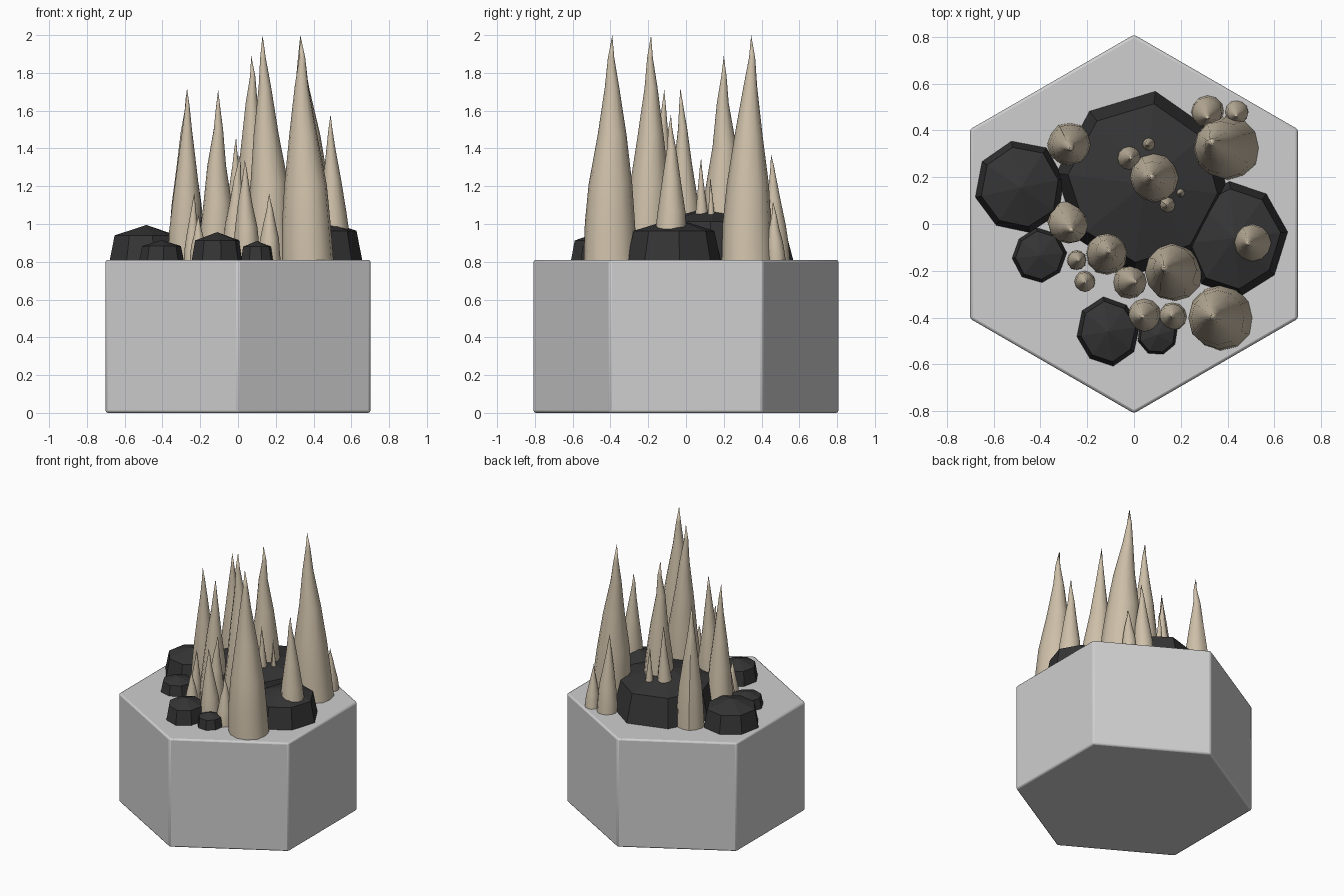
import bpy, bmesh, math, random

if "Cube" in bpy.data.objects:
    bpy.data.objects.remove(bpy.data.objects["Cube"])
random.seed(4)
TOP = 0.81


def material(name, rgb):
    m = bpy.data.materials.new(name)
    m.diffuse_color = (*rgb, 1)
    m.use_nodes = True
    m.node_tree.nodes["Principled BSDF"].inputs["Base Color"].default_value = m.diffuse_color
    return m


GREY = material("pale_grey_stone", (0.62, 0.62, 0.62))
DARK = material("dark_rock", (0.035, 0.035, 0.036))
BEIGE = material("beige_spike", (0.62, 0.53, 0.40))


def lathe(name, rings, sides, mat, apex=None, phase=0.0, jitter=0.0):
    """Stack rings (x, y, z, rx, ry) into a closed skin with an optional apex."""
    bm = bmesh.new()
    wob = [1 + random.uniform(-jitter, jitter) for _ in range(sides)]
    loops = []
    for x, y, z, rx, ry in rings:
        loop = []
        for i in range(sides):
            a = phase + 2 * math.pi * i / sides
            loop.append(bm.verts.new((x + rx * wob[i] * math.cos(a),
                                      y + ry * wob[i] * math.sin(a), z)))
        loops.append(loop)
    bm.faces.new(loops[0][::-1])
    for lo, hi in zip(loops, loops[1:]):
        for i in range(sides):
            j = (i + 1) % sides
            bm.faces.new((lo[i], lo[j], hi[j], hi[i]))
    if apex:
        tip = bm.verts.new(apex)
        for i in range(sides):
            bm.faces.new((loops[-1][i], loops[-1][(i + 1) % sides], tip))
    else:
        bm.faces.new(loops[-1])
    me = bpy.data.meshes.new(name)
    bm.to_mesh(me)
    bm.free()
    me.materials.append(mat)
    ob = bpy.data.objects.new(name, me)
    bpy.context.collection.objects.link(ob)
    return ob


def smooth(ob, angle):
    bpy.ops.object.select_all(action='DESELECT')
    ob.select_set(True)
    bpy.context.view_layer.objects.active = ob
    bpy.ops.object.shade_smooth_by_angle(angle=math.radians(angle))


# Hexagonal base with softened edges
base = lathe("hexagon_base", [(0, 0, 0, 0.81, 0.81), (0, 0, TOP, 0.81, 0.81)],
             6, GREY, phase=math.pi / 2)
bev = base.modifiers.new("soft_edges", 'BEVEL')
bev.width = 0.012
bev.segments = 2
smooth(base, 35)

# Faceted rocks: x, y, radius x, radius y, height, phase
ROCKS = [(0.045, 0.17, 0.375, 0.39, 0.29, 1.45),
         (-0.485, 0.155, 0.195, 0.20, 0.185, 0.2),
         (-0.405, -0.135, 0.118, 0.118, 0.105, 0.1),
         (-0.11, -0.46, 0.137, 0.147, 0.147, 0.15),
         (0.10, -0.475, 0.088, 0.09, 0.10, 0.3),
         (0.43, -0.06, 0.225, 0.255, 0.22, 0.1)]
for n, (x, y, rx, ry, h, ph) in enumerate(ROCKS):
    lathe(f"rock_{n + 1}",
          [(x, y, TOP - 0.01, rx, ry), (x, y, TOP + 0.70 * h, rx * 0.86, ry * 0.86)],
          8, DARK, apex=(x, y, TOP + h), phase=ph, jitter=0.04)

# Spikes: base x, base y, base radius, tip x, tip y, tip z
LARGE = [(0.37, -0.40, 0.14, 0.33, -0.39, 2.0),
         (0.175, -0.205, 0.125, 0.13, -0.185, 2.0),
         (0.40, 0.325, 0.137, 0.33, 0.345, 2.0),
         (0.095, 0.20, 0.115, 0.07, 0.20, 1.89),
         (-0.275, 0.34, 0.094, -0.275, 0.325, 1.69),
         (-0.28, 0.01, 0.09, -0.27, -0.03, 1.72),
         (-0.115, -0.125, 0.092, -0.105, -0.115, 1.71),
         (0.51, -0.08, 0.088, 0.49, -0.08, 1.58)]
SMALL = [(0.315, 0.48, 0.07, 0.315, 0.45, 1.37),
         (0.44, 0.48, 0.05, 0.44, 0.46, 1.12),
         (-0.025, 0.28, 0.065, -0.01, 0.28, 1.46),
         (0.065, 0.34, 0.043, 0.06, 0.34, 1.30),
         (0.145, 0.085, 0.05, 0.14, 0.08, 1.35),
         (0.20, 0.14, 0.032, 0.20, 0.13, 1.25),
         (-0.02, -0.25, 0.07, 0.005, -0.25, 1.37),
         (0.045, -0.39, 0.07, 0.035, -0.40, 1.34),
         (0.165, -0.395, 0.06, 0.165, -0.39, 1.16),
         (-0.21, -0.245, 0.045, -0.21, -0.25, 1.05),
         (-0.245, -0.155, 0.042, -0.23, -0.155, 1.17)]
PROFILE = [(0, 1), (0.17, 0.94), (0.34, 0.82), (0.56, 0.54), (0.77, 0.27), (0.9, 0.12)]


def spike(name, x, y, r, tx, ty, tz):
    z0 = TOP - 0.01
    rings = []
    for t, k in PROFILE:
        w = 0.0 if t == 0 else 0.05 * r
        rings.append((x + (tx - x) * t + random.uniform(-w, w),
                      y + (ty - y) * t + random.uniform(-w, w),
                      z0 + (tz - z0) * t, r * k, r * k))
    smooth(lathe(name, rings, 12, BEIGE, apex=(tx, ty, tz), jitter=0.03), 40)


for n, s in enumerate(LARGE):
    spike(f"large_spike_{n + 1}", *s)
for n, s in enumerate(SMALL):
    spike(f"small_spike_{n + 1}", *s)
